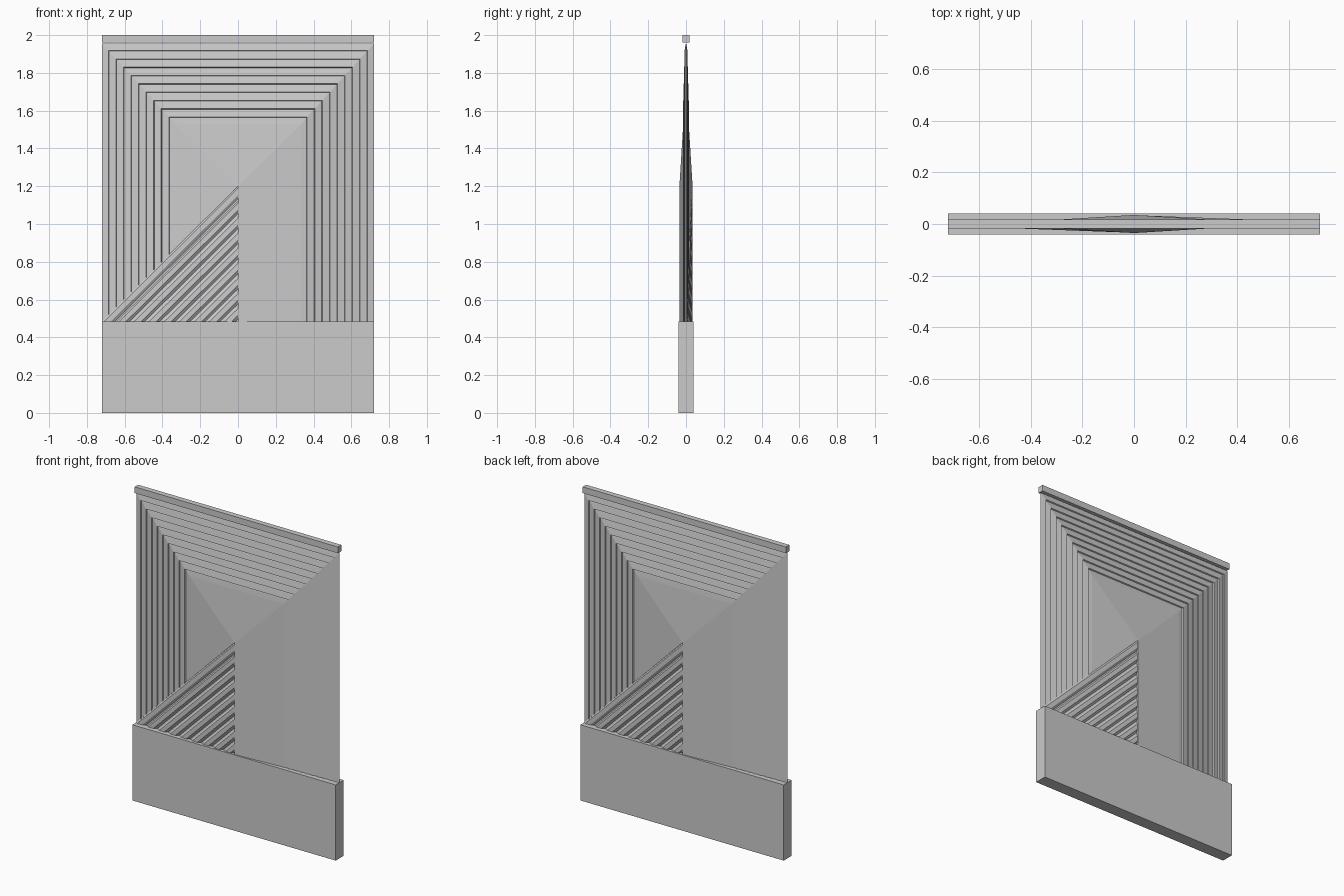
import bpy, bmesh
from math import pi
from mathutils import Matrix

if "Cube" in bpy.data.objects:
    bpy.data.objects.remove(bpy.data.objects["Cube"])

HW, BASE, APEX, CREST = 0.72, 0.485, 1.2, 0.035


def diag(x):
    """Height of the diagonal edge running from the lower left corner to the apex."""
    return BASE + (x + HW) * (APEX - BASE) / HW


def box(name, x, y, z0, z1):
    bm = bmesh.new()
    bmesh.ops.create_cube(bm, size=1)
    bmesh.ops.scale(bm, vec=(2 * x, 2 * y, z1 - z0), verts=bm.verts)
    bmesh.ops.translate(bm, vec=(0, 0, (z0 + z1) / 2), verts=bm.verts)
    finish(name, bm)


def finish(name, bm):
    me = bpy.data.meshes.new(name)
    bm.to_mesh(me)
    bm.free()
    ob = bpy.data.objects.new(name, me)
    bpy.context.collection.objects.link(ob)


def both_sides(name, faces):
    """Faces are lists of (x, z, depth); the back is the front turned half way round."""
    bm = bmesh.new()
    for pts in faces:
        f = bm.faces.new([bm.verts.new((x, -d, z)) for x, z, d in pts])
        f.normal_update()
        if f.normal.y > 1e-6:
            f.normal_flip()
    bmesh.ops.remove_doubles(bm, verts=bm.verts, dist=1e-5)
    dup = bmesh.ops.duplicate(bm, geom=bm.verts[:] + bm.edges[:] + bm.faces[:])
    vs = [v for v in dup["geom"] if isinstance(v, bmesh.types.BMVert)]
    bmesh.ops.rotate(bm, verts=vs, cent=(0, 0, 0), matrix=Matrix.Rotation(pi, 3, 'Z'))
    finish(name, bm)


def strips(rows):
    """Quads between successive point rows."""
    out = []
    for a, b in zip(rows, rows[1:]):
        for i in range(len(a) - 1):
            out.append([a[i], a[i + 1], b[i + 1], b[i]])
    return out


def arch(x, z, d):
    """Three sided frame outline, its left leg stopping at the diagonal."""
    return [(-x, diag(-x), d), (-x, z, d), (x, z, d), (x, BASE, d)]


# Plinth and top rail
box("base", HW, 0.04, 0, BASE)
box("top_rail", HW, 0.0175, 1.96, 2.0)

# Nested stepped frames: each slopes up towards the middle, then drops
N = 9
rows = []
for i in range(N):
    for t, drop in ((0, 0.006), (0.84, 0), (0.92, 0.007)):
        k = (i + t) / N
        rows.append(arch(HW - 0.36 * k, 1.955 - 0.395 * k, max(0.001, 0.007 + 0.010 * k - drop)))
rows.append(arch(0.36, 1.56, 0.011))
rows.append(arch(0.335, 1.53, 0.0145))
both_sides("stepped_frames", strips(rows))

# Faceted centre panel
e, t, d = 0.335, 1.53, 0.0145
apex = (0, APEX, CREST)
both_sides("centre_panel", [
    [apex, (-e, t, d), (e, t, d)],
    [apex, (e, t, d), (e, BASE, d), (0, BASE, CREST)],
    [apex, (-e, diag(-e), d), (-e, t, d)],
])

# Diagonal ribs filling the lower left triangle
rows = []
for i in range(N):
    for t, drop in ((0, 0.010), (0.15, 0.001), (0.6, 0.001), (0.85, 0.012)):
        k = (i + t) / N
        x = -HW * (1 - k)
        rows.append([(x, BASE, max(0.002, CREST + 0.037 * x - drop)),
                     (0, APEX - (APEX - BASE) * k, CREST - drop)])
both_sides("diagonal_ribs", strips(rows) + [
    # wall closing the ribs against the centre panel
    [apex, (0, APEX, 0.02), (0, BASE, 0.02), (0, BASE, CREST)],
])
